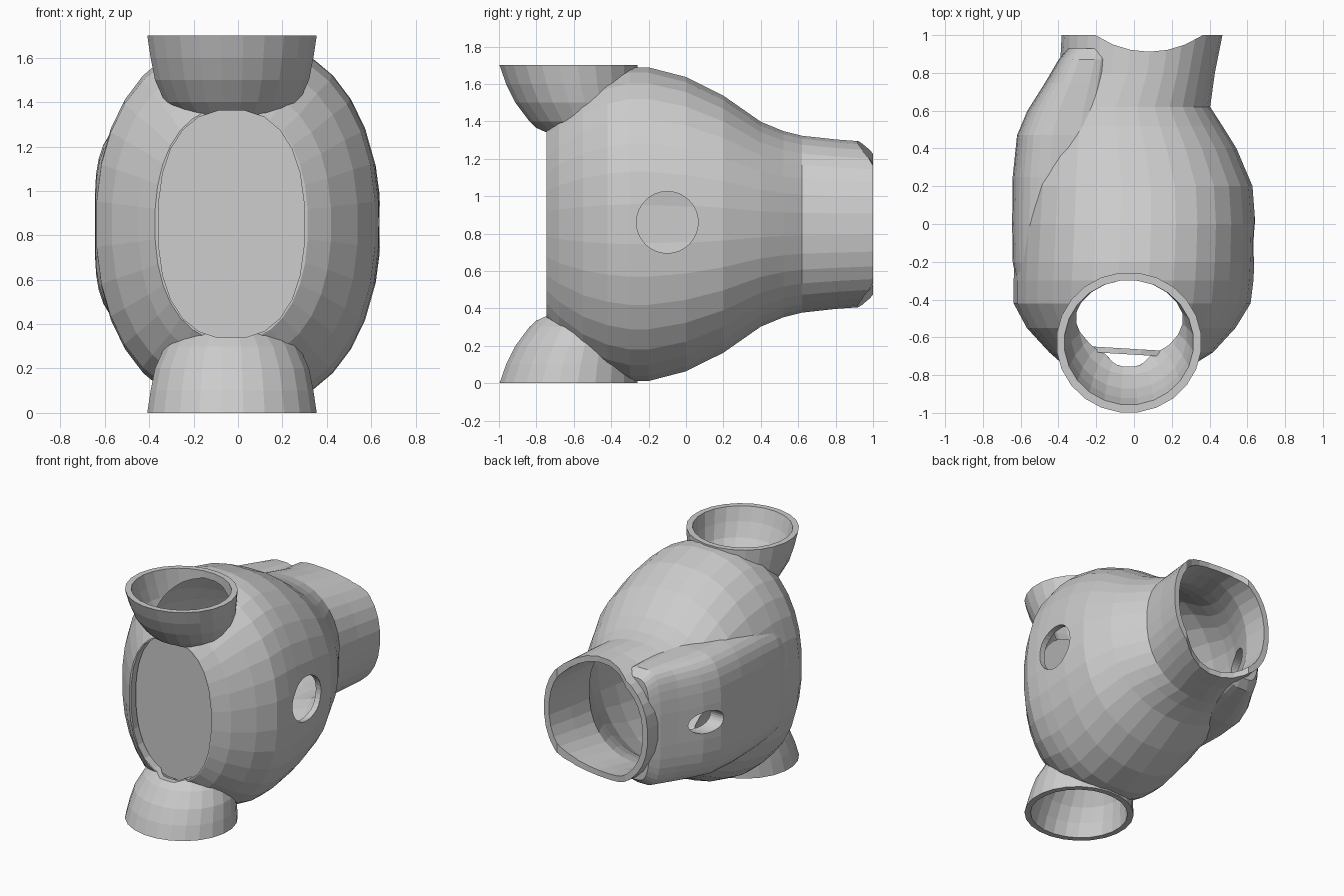
import bpy, bmesh, math
from mathutils import Matrix

if "Cube" in bpy.data.objects:
    bpy.data.objects.remove(bpy.data.objects["Cube"])

MID = 0.85      # the shell is symmetric about this height
WALL = 0.042


def loft(name, sections, axis='Y', segs=32, flip=False):
    """Skin closed superellipse rings (t, cx, rx, cv, rv, n) along Y or Z."""
    bm = bmesh.new()
    rings = []
    for t, cx, rx, cv, rv, n in sections:
        ring = []
        for i in range(segs):
            a = math.tau * (i + 0.5) / segs
            c, s = math.cos(a), math.sin(a)
            x = cx + rx * math.copysign(abs(c) ** (2 / n), c)
            v = cv + rv * math.copysign(abs(s) ** (2 / n), s)
            co = (x, t, v) if axis == 'Y' else (x, v, 2 * MID - t if flip else t)
            ring.append(bm.verts.new(co))
        rings.append(ring)
    for a, b in zip(rings, rings[1:]):
        for i in range(segs):
            j = (i + 1) % segs
            bm.faces.new((a[i], a[j], b[j], b[i]))
    bm.faces.new(rings[0])
    bm.faces.new(rings[-1])
    bmesh.ops.recalc_face_normals(bm, faces=bm.faces)
    return add(name, bm)


def cylinder(name, radius, depth, matrix):
    bm = bmesh.new()
    bmesh.ops.create_cone(bm, cap_ends=True, segments=32, radius1=radius,
                          radius2=radius, depth=depth, matrix=matrix)
    return add(name, bm)


def add(name, bm):
    me = bpy.data.meshes.new(name)
    bm.to_mesh(me)
    bm.free()
    ob = bpy.data.objects.new(name, me)
    bpy.context.collection.objects.link(ob)
    return ob


def combine(target, other, operation):
    """Apply a boolean and discard the helper."""
    m = target.modifiers.new(operation, 'BOOLEAN')
    m.object, m.operation, m.solver = other, operation, 'EXACT'
    bpy.context.view_layer.objects.active = target
    bpy.ops.object.modifier_apply(modifier=m.name)
    bpy.data.objects.remove(other)


# Main chamber: y, left x, right x, half height
BODY = [(-0.745, -0.375, 0.315, 0.53), (-0.68, -0.45, 0.42, 0.62),
        (-0.55, -0.57, 0.54, 0.74), (-0.42, -0.64, 0.62, 0.81),
        (-0.30, -0.64, 0.635, 0.842), (-0.20, -0.635, 0.64, 0.842),
        (0.0, -0.625, 0.645, 0.79), (0.20, -0.61, 0.63, 0.69),
        (0.40, -0.57, 0.545, 0.55), (0.52, -0.53, 0.47, 0.50),
        (0.62, -0.48, 0.405, 0.475), (0.80, -0.395, 0.43, 0.455),
        (1.0, -0.385, 0.47, 0.44)]


def body_rings(inset=0.0):
    rings = []
    for y, x0, x1, h in BODY:
        shift = 0.8 * inset if y < -0.4 else 0
        rings.append((y + shift, (x0 + x1) / 2, (x1 - x0) / 2 - inset, MID, h - inset, 2.25))
    if inset:
        y, *rest = rings[-1]
        rings.append((y + 0.1, *rest))      # break out through the back
    return rings


# Upright pipe elbows: z, front y, half width
PIPE = [(1.70, -1.0, 0.385), (1.60, -0.965, 0.37), (1.50, -0.915, 0.35),
        (1.40, -0.84, 0.305), (1.33, -0.765, 0.235), (1.20, -0.62, 0.20)]


def pipe_rings(inset=0.0):
    rings = [(z, -0.027, rx - inset, (f - 0.255) / 2, (-0.255 - f) / 2 - inset, 2)
             for z, f, rx in PIPE]
    if inset:
        rings.insert(0, (1.8, *rings[0][1:]))   # break out through the end
    return rings


shell = loft("hollow_shell", body_rings())

# Raised flat panel along the left side: y, left x, half height
PANEL = [(-0.38, -0.61, 0.41), (-0.2, -0.643, 0.43), (0.0, -0.646, 0.45),
         (0.25, -0.643, 0.46), (0.47, -0.62, 0.46), (0.6, -0.565, 0.45),
         (0.75, -0.47, 0.44), (0.87, -0.40, 0.43), (0.93, -0.35, 0.38)]
combine(shell, loft("left_panel", [(y, (x - 0.1) / 2, (-0.1 - x) / 2, MID, h, 3.6)
                                   for y, x, h in PANEL]), 'UNION')

# Top and bottom pipes
for flip in (False, True):
    combine(shell, loft("pipe", pipe_rings(), 'Z', 24, flip), 'UNION')

# Hollow out the chamber and pipes
combine(shell, loft("chamber_core", body_rings(WALL)), 'DIFFERENCE')
for flip in (False, True):
    combine(shell, loft("pipe_core", pipe_rings(WALL), 'Z', 24, flip), 'DIFFERENCE')

# Front window
combine(shell, loft("window_cutter", [(y, -0.03, 0.33, MID, 0.515, 2.4)
                                      for y in (-1.2, -0.4)], 'Y', 24), 'DIFFERENCE')

# Round hole through the right side, oval slot through the left panel
side = Matrix.Rotation(math.pi / 2, 4, 'Y')
combine(shell, cylinder("right_hole_cutter", 0.165, 0.6,
                        Matrix.Translation((0.6, -0.1, 0.86)) @ side), 'DIFFERENCE')
combine(shell, cylinder("left_slot_cutter", 0.125, 0.5,
                        Matrix.Translation((-0.55, 0.57, 0.85))
                        @ Matrix.Diagonal((1, 1, 0.65, 1)) @ side), 'DIFFERENCE')

# Scalloped back rim
combine(shell, cylinder("rim_cutter", 0.5, 3, Matrix.Translation((0.08, 1.412, MID))), 'DIFFERENCE')

# Recessed plate closing the window, turned slightly
plate = loft("window_plate", [(y, 0, 0.365, 0, 0.545, 2.4) for y in (-0.015, 0.015)], 'Y', 24)
plate.data.transform(Matrix.Translation((-0.03, -0.675, MID)) @ Matrix.Rotation(-0.06, 4, 'Z'))
